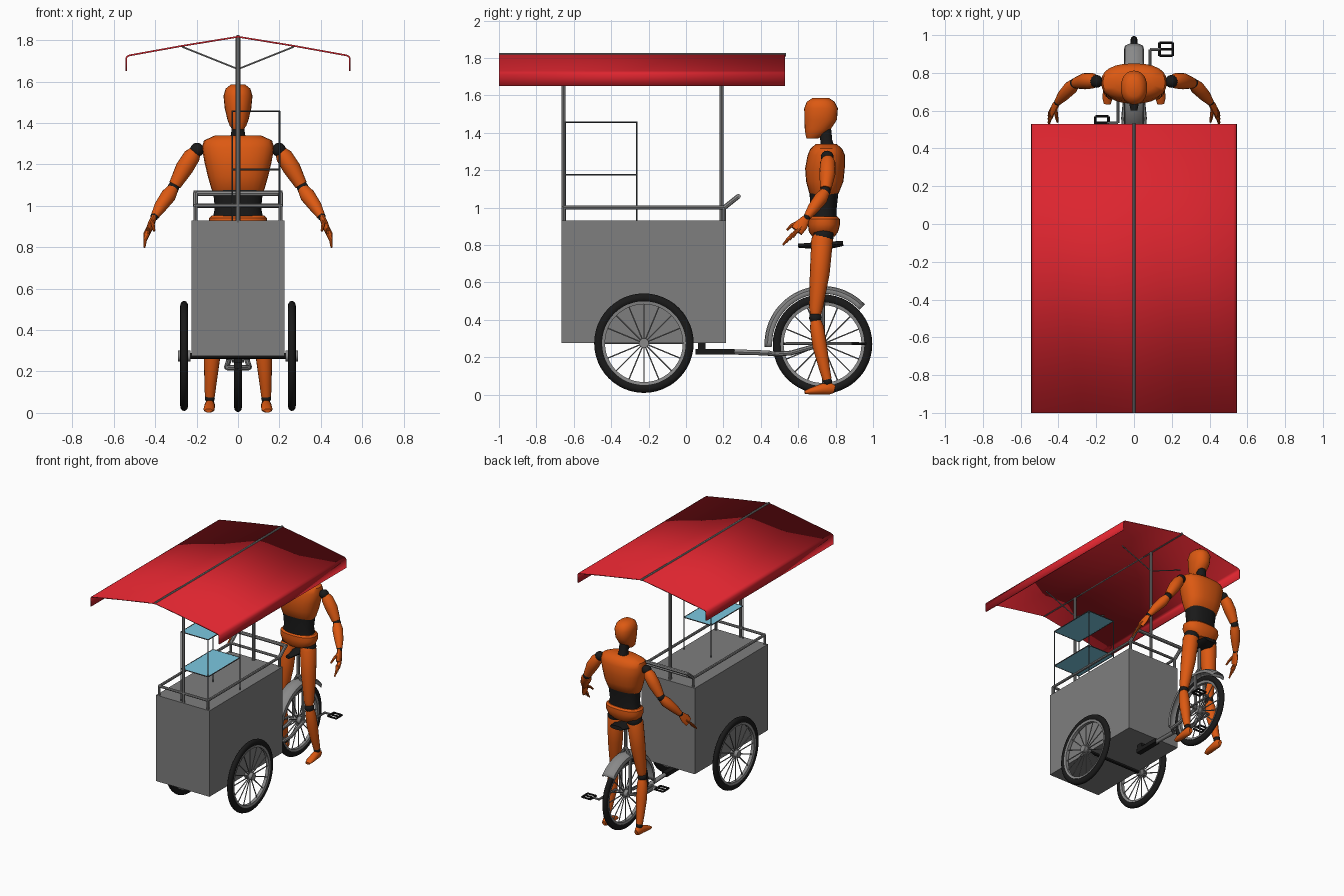
import bpy, bmesh
from math import sin, cos, pi, radians, copysign
from mathutils import Vector

cube = bpy.data.objects.get("Cube")
if cube:
    bpy.data.objects.remove(cube, do_unlink=True)


def material(name, rgb, rough=0.6):
    m = bpy.data.materials.new(name)
    m.use_nodes = True
    m.diffuse_color = (*rgb, 1)
    bsdf = m.node_tree.nodes["Principled BSDF"]
    bsdf.inputs["Base Color"].default_value = (*rgb, 1)
    bsdf.inputs["Roughness"].default_value = rough
    return m


RED = material("canopy red", (0.72, 0.018, 0.028))
ORANGE = material("rider orange", (0.72, 0.1, 0.006))
GREY = material("cart grey", (0.21, 0.21, 0.21))
METAL = material("tube grey", (0.25, 0.25, 0.25))
BLACK = material("rubber black", (0.01, 0.01, 0.01))
WIRE = material("wire dark grey", (0.07, 0.08, 0.09))
BLUE = material("shelf blue", (0.2, 0.58, 0.75))


def finish(bm, name, mat, thickness=0):
    bmesh.ops.recalc_face_normals(bm, faces=bm.faces)
    me = bpy.data.meshes.new(name)
    bm.to_mesh(me)
    bm.free()
    me.materials.append(mat)
    me.shade_smooth()
    me.set_sharp_from_angle(angle=radians(40))
    ob = bpy.data.objects.new(name, me)
    bpy.context.collection.objects.link(ob)
    if thickness:
        mod = ob.modifiers.new("thickness", "SOLIDIFY")
        mod.thickness = thickness
        mod.offset = 0
    return ob


def loft(bm, rings, sides=10, flat=False, power=2):
    """Skin elliptical rings (centre, rx, ry) along a path and cap both ends."""
    pts = [Vector(r[0]) for r in rings]
    whole = (pts[-1] - pts[0]).normalized()
    ref = Vector((0, 1, 0)) if abs(whole.x) > 0.9 else Vector((1, 0, 0))
    loops = []
    for i, (_, rx, ry) in enumerate(rings):
        t = (pts[min(i + 1, len(pts) - 1)] - pts[max(i - 1, 0)]).normalized()
        if flat:
            t = Vector((0, 0, 1))
        u = (ref - t * ref.dot(t)).normalized()
        v = t.cross(u)
        loop = []
        for k in range(sides):
            a = 2 * pi * k / sides
            c, s = (copysign(abs(f) ** (2 / power), f) for f in (cos(a), sin(a)))
            loop.append(bm.verts.new(pts[i] + u * rx * c + v * ry * s))
        loops.append(loop)
    for a, b in zip(loops, loops[1:]):
        for k in range(sides):
            n = (k + 1) % sides
            bm.faces.new((a[k], a[n], b[n], b[k]))
    bm.faces.new(loops[0])
    bm.faces.new(loops[-1])


def tube(bm, pts, r, sides=8):
    loft(bm, [(p, r, r) for p in pts], sides)


def tubes(name, mat, r, paths):
    bm = bmesh.new()
    for p in paths:
        tube(bm, p, r)
    finish(bm, name, mat)


def solid(name, mat, rings, **kw):
    bm = bmesh.new()
    loft(bm, rings, **kw)
    finish(bm, name, mat)


def ball(name, mat, p, r):
    bm = bmesh.new()
    bmesh.ops.create_uvsphere(bm, u_segments=16, v_segments=10, radius=r)
    bmesh.ops.translate(bm, verts=bm.verts, vec=p)
    finish(bm, name, mat)


def box(name, mat, lo, hi):
    bm = bmesh.new()
    bmesh.ops.create_cube(bm, size=1)
    for v in bm.verts:
        v.co = Vector([(a + b) / 2 + c * (b - a) for a, b, c in zip(lo, hi, v.co)])
    finish(bm, name, mat)


def spin(name, mat, profile, centre, start=0, end=360, n=48, thickness=0):
    """Sweep a (radius, x) profile about the wheel axis; closed when a full turn."""
    bm = bmesh.new()
    full = end - start == 360
    loops = []
    for i in range(n if full else n + 1):
        a = radians(start + (end - start) * i / n)
        loops.append([bm.verts.new(Vector(centre) + Vector((x, r * cos(a), r * sin(a))))
                      for r, x in profile])
    m = len(profile)
    for i in range(n):
        a, b = loops[i], loops[(i + 1) % len(loops)]
        for k in range(m if full else m - 1):
            j = (k + 1) % m
            bm.faces.new((a[k], a[j], b[j], b[k]))
    finish(bm, name, mat, thickness)


def wheel(name, c):
    tyre = [(0.242 + 0.024 * cos(a), 0.019 * sin(a)) for a in (2 * pi * k / 12 for k in range(12))]
    spin(name + "_tyre", BLACK, tyre, c)
    spin(name + "_rim", METAL, [(0.208, -.012), (0.224, -.015), (0.224, .015), (0.208, .012)], c)
    x, y, z = c
    bm = bmesh.new()
    tube(bm, [(x - .03, y, z), (x + .03, y, z)], 0.026, 16)
    for k in range(16):
        a = 2 * pi * k / 16
        tube(bm, [(x, y, z), (x, y + 0.212 * cos(a), z + 0.212 * sin(a))], 0.004, 6)
    finish(bm, name + "_spokes", METAL)


# Cart body
box("cart_box", GREY, (-.225, -.665, .275), (.225, .215, .93))
R = 0.205
tubes("guard_rail", METAL, 0.01,
      [[(s * R, -.655, 1), (s * R, .205, 1)] for s in (-1, 1)]
      + [[(-R, y, 1), (R, y, 1)] for y in (-.655, .205)]
      + [[(s * R, y, .92), (s * R, y, 1)] for s in (-1, 1) for y in (-.655, .205)])
tubes("push_handle", METAL, 0.013,
      [[(-.215, .28, 1.06), (.215, .28, 1.06)]]
      + [[(s * R, .205, 1), (s * R, .28, 1.06)] for s in (-1, 1)])

# Canopy with its posts, ridge and braces
half = [(.54, 1.65), (.54, 1.71), (.536, 1.72), (.525, 1.726), (.27, 1.772), (0, 1.816)]
bm = bmesh.new()
rows = [[bm.verts.new((x, y, z)) for x, z in half + [(-x, z) for x, z in half[-2::-1]]]
        for y in (-1, .53)]
for k in range(len(rows[0]) - 1):
    bm.faces.new((rows[0][k], rows[0][k + 1], rows[1][k + 1], rows[1][k]))
finish(bm, "canopy", RED, 0.008)
tubes("ridge_pole", METAL, 0.009, [[(0, -1, 1.817), (0, .535, 1.817)]])
POSTS = (-.655, .19)
tubes("canopy_posts", METAL, 0.011, [[(0, y, .92), (0, y, 1.81)] for y in POSTS])
tubes("canopy_braces", METAL, 0.004,
      [[(0, y, 1.66), (s * .27, y, 1.768)] for y in POSTS for s in (-1, 1)])

# Display rack
XS, YS, ZS = (-.028, .2), (-.645, -.262), (1.175, 1.457)
tubes("rack_frame", WIRE, 0.004,
      [[(x, y, .92), (x, y, 1.457)] for x in XS for y in YS]
      + [[(x, YS[0], z), (x, YS[1], z)] for x in XS for z in ZS]
      + [[(XS[0], y, z), (XS[1], y, z)] for y in YS for z in ZS])
for label, z in zip(("lower", "upper"), ZS):
    box(label + "_shelf", BLUE, (XS[0], YS[0], z - .002), (XS[1], YS[1], z + .002))

# Wheels, axle and drive frame
wheel("left_wheel", (.26, -.225, .275))
wheel("right_wheel", (-.26, -.225, .275))
HUB = Vector((0, .73, .27))
wheel("rear_wheel", HUB)
tubes("front_axle", BLACK, 0.014, [[(-.28, -.225, .275), (.28, -.225, .275)]])
box("hitch_bar", BLACK, (-.02, .05, .215), (.02, .26, .245))
box("hitch_block", BLACK, (-.02, .065, .24), (.02, .105, .28))
solid("tow_tube", METAL, [((0, .25, .228), .015, .015), ((0, .45, .222), .02, .014)])
tubes("rear_stays", METAL, 0.013,
      [[(0, .44, .22), (s * .05, .48, .217), (s * .055, .56, .222), (s * .045, .66, .25),
        (s * .045, .73, .27)] for s in (-1, 1)])
tubes("saddle_fork", METAL, 0.012,
      [[(s * .04, .73, .27), (s * .04, .73, .55), (0, .725, .62)] for s in (-1, 1)]
      + [[(0, .725, .6), (0, .725, .8)]])
solid("saddle", BLACK, [((0, .60, .795), .018, .012), ((0, .68, .797), .032, .017),
                        ((0, .78, .8), .07, .02), ((0, .84, .808), .055, .014)])
spin("mudguard", METAL, [(.27, -.05), (.292, -.045), (.304, -.025), (.308, 0), (.304, .025),
                         (.292, .045), (.27, .05)], HUB, 43, 183, 28, 0.005)

# Cranks and open-cage pedals
for side, s in (("left", 1), ("right", -1)):
    y, z = .73 + s * .195, .272
    tubes(side + "_crank", METAL, 0.008, [[(0, .73, z), (s * .085, .73, z)],
                                          [(s * .085, .73, z), (s * .085, y, z)],
                                          [(s * .085, y, z), (s * .14, y, z)]])
    a, b, d = s * .135, s * .205, .035
    tubes(side + "_pedal", BLACK, 0.007,
          [[(a, y - d, z), (b, y - d, z)], [(a, y + d, z), (b, y + d, z)],
           [(a, y - d, z), (a, y + d, z)], [(b, y - d, z), (b, y + d, z)], [(a, y, z), (b, y, z)]])


# Rider: head and trunk as stacked (z, y, half width, half depth) sections
def trunk(name, mat, sections, power=2.4):
    solid(name, mat, [((0, y, z), rx, ry) for z, y, rx, ry in sections],
          sides=24, flat=True, power=power)


trunk("head", ORANGE, [(1.368, .675, .025, .03), (1.385, .685, .04, .045), (1.42, .705, .052, .07),
                       (1.47, .72, .064, .087), (1.53, .722, .07, .09), (1.565, .72, .06, .075),
                       (1.585, .72, .035, .045)], 2.2)
trunk("neck", BLACK, [(1.31, .76, .04, .04), (1.36, .75, .032, .032), (1.43, .74, .032, .035)])
trunk("chest", ORANGE, [(1.06, .735, .115, .06), (1.08, .738, .128, .08), (1.14, .742, .145, .1),
                        (1.21, .743, .162, .106), (1.28, .75, .174, .1), (1.315, .75, .165, .085),
                        (1.34, .75, .11, .055)])
trunk("abdomen", BLACK, [(.92, .735, .125, .072), (.99, .735, .112, .07), (1.09, .738, .122, .078)])
trunk("pelvis", ORANGE, [(.845, .735, .08, .06), (.87, .735, .125, .078), (.91, .738, .142, .086),
                         (.94, .738, .14, .084), (.952, .738, .128, .072)])

# Rider limbs, mirrored
for side, s in (("left", 1), ("right", -1)):
    def limb(name, mat, *rings, **kw):
        solid(side + "_" + name, mat, [((s * x, y, z), r, r) for x, y, z, r in rings], **kw)

    ball(side + "_hip", BLACK, (s * .08, .735, .85), .055)
    limb("thigh", ORANGE, (.08, .73, .86, .045), (.082, .728, .83, .058), (.095, .715, .65, .053),
         (.112, .695, .46, .037), (.115, .693, .425, .028), sides=16)
    ball(side + "_knee", BLACK, (s * .117, .692, .41), .034)
    limb("shin", ORANGE, (.118, .693, .4, .028), (.122, .7, .36, .037), (.126, .715, .26, .039),
         (.133, .74, .14, .029), (.136, .755, .08, .024), sides=16)
    ball(side + "_ankle", BLACK, (s * .136, .757, .07), .024)
    solid(side + "_foot", ORANGE,
          [((s * x, y, z), rx, rz) for x, y, z, rx, rz in (
              (.142, .635, .011, .018, .009), (.14, .665, .018, .027, .017),
              (.137, .73, .03, .026, .029), (.136, .77, .034, .025, .033),
              (.136, .795, .028, .014, .02))], sides=16)

    ball(side + "_shoulder", BLACK, (s * .198, .755, 1.27), .034)
    limb("upper_arm", ORANGE, (.205, .757, 1.265, .028), (.222, .758, 1.24, .041),
         (.26, .756, 1.18, .043), (.305, .747, 1.1, .03), sides=16)
    ball(side + "_elbow", BLACK, (s * .312, .745, 1.088), .028)
    limb("forearm", ORANGE, (.315, .742, 1.08, .028), (.335, .722, 1.05, .037),
         (.375, .68, .995, .031), (.402, .648, .95, .02), sides=16)
    ball(side + "_wrist", BLACK, (s * .404, .645, .947), .019)
    solid(side + "_palm", ORANGE, [((s * .405, .643, .945), .014, .02), ((s * .42, .62, .91), .015, .034),
                                   ((s * .435, .592, .875), .012, .034)], sides=12)
    bm = bmesh.new()
    for k in range(4):
        d = (k - 1.5) * .015
        loft(bm, [((s * .433, .595 + d, .88 + d * .8), .008, .008),
                  ((s * .448, .567 + d, .85 + d * .8), .008, .008),
                  ((s * .452, .545 + d * 1.2, .82 + d * .9), .005, .005)], 8)
    loft(bm, [((s * .415, .605, .925), .01, .01), ((s * .41, .565, .905), .009, .009),
              ((s * .405, .54, .88), .006, .006)], 8)
    finish(bm, side + "_fingers", ORANGE)
